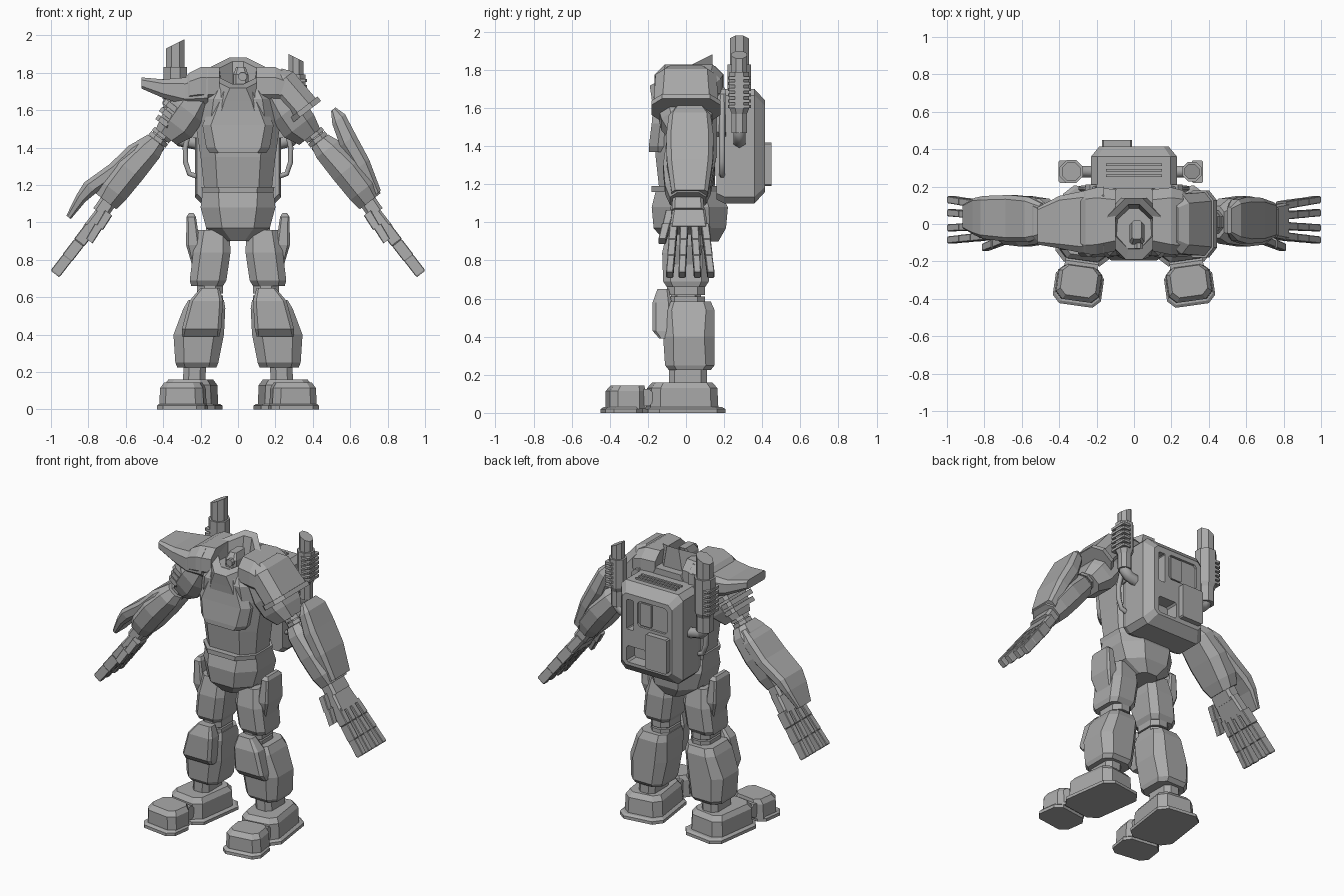
import bpy, bmesh, math
from mathutils import Matrix, Vector

if bpy.data.objects.get("Cube"):
    bpy.data.objects.remove(bpy.data.objects["Cube"])

grey = bpy.data.materials.new("armour grey")
grey.use_nodes = True
colour = (0.4, 0.4, 0.4, 1)
grey.diffuse_color = colour
grey.node_tree.nodes["Principled BSDF"].inputs["Base Color"].default_value = colour

WORLD = Matrix.Identity(4)
X, Y, Z = Vector((1, 0, 0)), Vector((0, 1, 0)), Vector((0, 0, 1))


def frame(origin, u, v, along):
    """Local axes: u and v span a section, along runs through the sections."""
    m = Matrix((u, v, along)).transposed().to_4x4()
    m.translation = Vector(origin)
    return m


def loft(name, stations, where=WORLD, chamfer=0.35):
    """Chamfered sections (along, centre u, centre v, half u, half v, slant u, slant v)."""
    bm = bmesh.new()
    rings = []
    for along, cu, cv, hu, hv, *slant in stations:
        su, sv = slant or (0, 0)
        c = chamfer * min(hu, hv)
        corner = [(hu, hv - c), (hu - c, hv)]
        quarter = corner + [(-u, v) for u, v in reversed(corner)]
        outline = quarter + [(-u, -v) for u, v in quarter]
        rings.append([bm.verts.new(where @ Vector((cu + u, cv + v, along + su * u + sv * v)))
                      for u, v in outline])
    for low, high in zip(rings, rings[1:]):
        for i in range(len(low)):
            j = (i + 1) % len(low)
            bm.faces.new((low[i], low[j], high[j], high[i]))
    bm.faces.new(rings[0])
    bm.faces.new(rings[-1])
    bmesh.ops.recalc_face_normals(bm, faces=bm.faces[:])
    mesh = bpy.data.meshes.new(name)
    bm.to_mesh(mesh)
    bm.free()
    mesh.materials.append(grey)
    obj = bpy.data.objects.new(name, mesh)
    bpy.context.collection.objects.link(obj)
    return obj


def block(name, low, high, where=WORLD, chamfer=0.2):
    u, v = (low[0] + high[0]) / 2, (low[1] + high[1]) / 2
    size = (high[0] - low[0]) / 2, (high[1] - low[1]) / 2
    return loft(name, [(low[2], u, v, *size), (high[2], u, v, *size)], where, chamfer)


def pipe(name, points, radius):
    curve = bpy.data.curves.new(name, "CURVE")
    curve.dimensions = "3D"
    curve.bevel_depth, curve.bevel_resolution, curve.use_fill_caps = radius, 1, True
    spline = curve.splines.new("POLY")
    spline.points.add(len(points) - 1)
    for p, co in zip(spline.points, points):
        p.co = (*co, 1)
    curve.materials.append(grey)
    bpy.context.collection.objects.link(bpy.data.objects.new(name, curve))


# Torso, chest plate, belt and pelvis
loft("torso", [(1.17, 0, 0, .18, .14), (1.35, 0, 0, .2, .16), (1.55, 0, .01, .23, .17),
               (1.66, 0, .01, .22, .18), (1.74, 0, .03, .17, .16)], chamfer=.5)
loft("chest_plate", [(1.37, 0, -.1, .15, .095), (1.4, 0, -.1, .17, .095),
                     (1.52, 0, -.09, .19, .09), (1.7, 0, -.08, .12, .085)], chamfer=.5)
loft("belt", [(1.16, 0, 0, .19, .18), (1.19, 0, 0, .195, .18)], chamfer=.5)
loft("pelvis", [(.9, 0, .03, .07, .14), (.97, 0, .02, .17, .19),
                (1.08, 0, .02, .2, .2), (1.16, 0, .01, .19, .17)], chamfer=.5)

# Open cowl, low in front and high behind, with the sensor head inside
loft("cowl", [(1.57, 0, -.02, .2, .15, 0, 0), (1.68, 0, -.02, .185, .16, 0, .2),
              (1.8, 0, -.025, .145, .165, 0, .5), (1.8, 0, -.015, .1, .12, 0, .5),
              (1.7, 0, -.02, .085, .1, 0, .3)], chamfer=.7)
loft("sensor_head", [(1.66, .015, -.05, .04, .06), (1.79, .015, -.05, .04, .06),
                     (1.83, .015, -.03, .025, .05)])
loft("sensor_lens", [(-.13, .025, 1.78, .022, .022), (-.09, .025, 1.78, .022, .022)],
     frame((0, 0, 0), X, Z, Y), .58)

# Long pointed shoulder guard on the right
loft("right_shoulder_guard", [(-.16, 1.72, .02, .1, .18), (-.28, 1.7, .01, .075, .165),
                              (-.4, 1.715, .01, .05, .14), (-.515, 1.745, -.01, .03, .1)],
     frame((0, 0, 0), Z, Y, X), .45)

direction = Vector((.61, 0, -.79)).normalized()
arm_frame = frame((.2, 0, 1.72), direction.cross(Y), Y, direction)
foot_frame = Matrix.Translation((.25, 0, 0)) @ Matrix.Rotation(math.radians(8), 4, "Z")

for side, sign in (("left", 1), ("right", -1)):
    mirror = Matrix.Diagonal((sign, 1, 1, 1))
    arm = mirror @ arm_frame
    foot = mirror @ foot_frame

    # Shoulder yoke beside the cowl
    loft(side + "_shoulder_yoke", [(.1, 1.73, .02, .1, .165), (.2, 1.73, .015, .1, .18),
                                   (.26, 1.715, .01, .085, .17), (.3, 1.7, .01, .06, .14)],
         mirror @ frame((0, 0, 0), Z, Y, X), .55)

    # Arm
    loft(side + "_upper_arm", [(.02, -.01, 0, .08, .14), (.14, -.02, 0, .1, .15),
                               (.24, -.025, 0, .1, .13), (.32, -.015, 0, .07, .09)], arm, .5)
    loft(side + "_elbow_core", [(.28, .01, .01, .045, .05), (.45, .015, .01, .045, .05)], arm, .58)
    for k in range(3):
        t = .315 + .03 * k
        loft(f"{side}_elbow_ring_{k}", [(t, .01, .01, .057, .062), (t + .024, .01, .01, .057, .062)],
             arm, .58)
    loft(side + "_forearm", [(.37, .015, .01, .055, .085), (.43, .02, .015, .075, .12),
                             (.58, .035, .015, .09, .135), (.72, .035, .01, .085, .12),
                             (.79, .03, .01, .07, .095)], arm, .55)
    loft(side + "_wrist", [(.77, .02, .01, .045, .08), (.86, .015, .01, .045, .085)], arm)
    loft(side + "_palm", [(.84, .01, .015, .035, .085), (.97, .01, .015, .035, .1)], arm)

    # Fingers with three joints each, and a thumb
    for n, (base, tip) in enumerate(((-.065, -.085), (-.01, -.02), (.045, .06), (.1, .13))):
        step = (tip - base) / 3
        for k in range(3):
            t, v, width, height = .95 + .104 * k, base + step * k, .021 - .001 * k, .034 - .002 * k
            loft(f"{side}_finger_{n}_{k}", [(t, .008, v, height, width),
                                            (t + .098, .008, v + step, height, width),
                                            (t + .106, .008, v + step, .025, .016)], arm, .2)
    for k, t in enumerate((.83, .92)):
        loft(f"{side}_thumb_{k}", [(t, -.02, -.085 - .02 * k, .024, .022),
                                   (t + .092, -.03, -.105 - .02 * k, .022, .02)], arm, .2)

    # Leg
    loft(side + "_hip_joint", [(.9, .1, .01, .07, .08), (1, .1, .01, .07, .08)], mirror, .58)
    loft(side + "_thigh", [(.66, .165, 0, .085, .1), (.69, .16, 0, .098, .12),
                           (.84, .14, 0, .1, .125), (.96, .13, 0, .085, .1)], mirror, .4)
    loft(side + "_hip_guard", [(.72, .22, 0, .01, .05), (.88, .24, 0, .038, .09),
                               (1.03, .25, 0, .025, .08), (1.05, .25, 0, .012, .06)], mirror)
    for k, z in enumerate((.57, .62)):
        loft(f"{side}_knee_ring_{k}", [(z, .15, 0, .07, .1), (z + .04, .15, 0, .07, .1)],
             mirror, .58)
    loft(side + "_knee_post", [(.5, .15, 0, .055, .08), (.7, .15, 0, .055, .08)], mirror, .58)
    loft(side + "_shin", [(.225, .22, .02, .105, .11), (.25, .22, .02, .115, .13),
                          (.4, .21, .015, .135, .135), (.54, .18, .015, .112, .135),
                          (.585, .17, .015, .095, .115)], mirror, .4)
    loft(side + "_knee_pad", [(.39, .2, -.11, .1, .03), (.43, .195, -.125, .105, .05),
                              (.58, .17, -.125, .09, .05), (.65, .15, -.12, .05, .03)], mirror)
    loft(side + "_ankle", [(.14, .235, .01, .06, .1), (.25, .23, .01, .06, .1)], mirror, .5)

    # Foot, built in a frame turned outward
    loft(side + "_heel_sole", [(0, 0, -.01, .15, .205), (.02, 0, -.01, .15, .205),
                               (.03, 0, -.01, .135, .19)], foot, .35)
    loft(side + "_heel", [(.02, 0, -.02, .13, .18), (.13, 0, -.02, .125, .175),
                          (.16, 0, -.02, .105, .15)], foot, .35)
    loft(side + "_toe_joint", [(-.09, -.22, .08, .03, .045), (.09, -.22, .08, .03, .045)],
         foot @ frame((0, 0, 0), Y, Z, X), .58)
    loft(side + "_toe_sole", [(0, 0, -.34, .13, .1), (.02, 0, -.34, .13, .1),
                              (.03, 0, -.335, .12, .09)], foot, .4)
    loft(side + "_toe", [(.02, 0, -.32, .12, .095), (.115, 0, -.32, .115, .095),
                         (.145, 0, -.31, .095, .08)], foot, .4)

    # Exhaust stack, taller on the right, with cooling ribs and an elbow pipe
    x, top, r, rim = (.31, 1.88, .04, 1.79) if sign > 0 else (.335, 1.955, .05, 1.83)
    loft(side + "_exhaust", [(1.47, x, .28, r, r), (top, x, .28, r, r, -.5, 0)], mirror, .58)
    loft(side + "_exhaust_collar", [(1.57, x, .28, r, r), (1.6, x, .28, r + .012, r + .012),
                                    (rim, x, .28, r + .012, r + .012)], mirror, .58)
    for k in range(6):
        z = 1.6 + .03 * k
        block(f"{side}_exhaust_rib_{k}", (x, .22, z), (x + r + .018, .34, z + .016), mirror)
    pipe(side + "_exhaust_elbow", [(sign * x, .28, 1.52), (sign * x, .28, 1.47),
                                   (sign * (x - .03), .28, 1.44), (sign * .2, .28, 1.42)], .036)
    pipe(side + "_hose", [(sign * a, .19, z) for a, z in
                          ((.2, 1.7), (.25, 1.66), (.26, 1.5), (.282, 1.4), (.28, 1.32),
                           (.26, 1.26), (.2, 1.24))], .016)

# Left shoulder pad with a raised rim
loft("left_shoulder_pad", [(-.06, .03, 0, .06, .12), (-.01, .04, 0, .088, .16),
                           (.19, .052, 0, .085, .17)], arm_frame, .55)
loft("left_shoulder_rim", [(.175, .052, 0, .098, .18), (.205, .052, 0, .098, .18)], arm_frame, .55)

# Layered slats on the right upper arm
right_arm = Matrix.Diagonal((-1, 1, 1, 1)) @ arm_frame
for k in range(3):
    block(f"right_arm_slat_{k}", (0, -.14 + .01 * k, .16 + .045 * k),
          (.11 - .01 * k, .14 - .01 * k, .19 + .045 * k), right_arm, .4)

# Forearm guards: one sweeps back past the elbow, the other over the hand
loft("left_forearm_guard", [(.28, .175, .02, .015, .07), (.34, .165, .02, .043, .11),
                            (.46, .135, .02, .052, .125), (.61, .115, .02, .047, .12),
                            (.78, .075, .02, .035, .095)], arm_frame, .5)
loft("right_forearm_guard", [(.4, .05, .02, .03, .09), (.48, .07, .025, .045, .12),
                             (.62, .09, .03, .045, .125), (.78, .14, .035, .043, .115),
                             (.86, .145, .04, .03, .1), (.98, .135, .04, .015, .065)],
     right_arm, .5)

# Backpack, with recesses cut into its rear face
to_back = frame((0, 0, 0), X, Z, Y)
pack = loft("backpack", [(.16, 0, 1.4, .22, .28), (.2, 0, 1.4, .23, .3),
                         (.36, 0, 1.4, .23, .3), (.415, 0, 1.4, .185, .24)], to_back, .15)
cutters = [block("slot_cutter", (.1, 1.4, .34), (.15, 1.6, .5), to_back),
           block("panel_cutter", (-.15, 1.44, .4), (.07, 1.61, .5), to_back),
           block("recess_cutter", (.01, 1.18, .33), (.15, 1.29, .5), to_back)]
for cutter in cutters:
    cut = pack.modifiers.new(cutter.name, "BOOLEAN")
    cut.operation, cut.object, cut.solver = "DIFFERENCE", cutter, "EXACT"
pack_mesh = bpy.data.meshes.new_from_object(
    pack.evaluated_get(bpy.context.evaluated_depsgraph_get()))
pack.modifiers.clear()
pack.data = pack_mesh
for cutter in cutters:
    bpy.data.objects.remove(cutter)
block("pack_rear_box", (-.17, 1.19, .4), (-.01, 1.42, .45), to_back, .1)
block("pack_centre_panel", (-.03, 1.45, .39), (.05, 1.6, .412), to_back, .1)
block("pack_mount", (-.26, 1.45, .16), (.26, 1.7, .21), to_back)
for k in range(3):
    y = .25 + .03 * k
    block(f"pack_vent_{k}", (-.15, y, 1.69), (.15, y + .014, 1.71))
